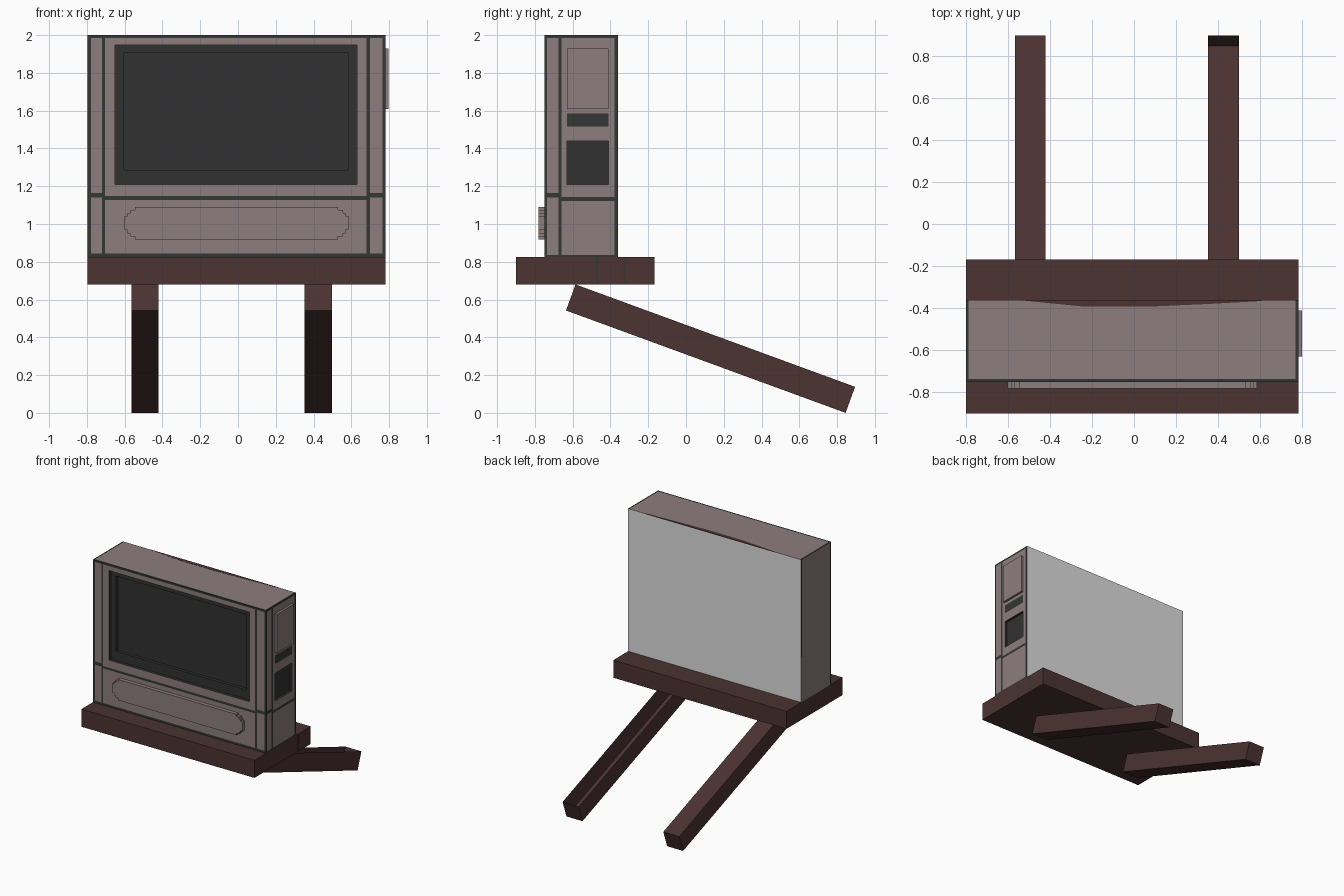
import bpy, bmesh
from mathutils import Vector

if "Cube" in bpy.data.objects:
    bpy.data.objects.remove(bpy.data.objects["Cube"])


def material(name, rgb):
    m = bpy.data.materials.new(name)
    m.diffuse_color = (*rgb, 1)
    m.use_nodes = True
    m.node_tree.nodes["Principled BSDF"].inputs["Base Color"].default_value = m.diffuse_color
    return m


TAUPE = material("taupe_casing", (0.262, 0.209, 0.205))
FRAME = material("dark_trim", (0.034, 0.038, 0.037))
SCREEN = material("screen_black", (0.031, 0.031, 0.031))
WOOD = material("brown_wood", (0.070, 0.033, 0.032))
GREY = material("light_grey_back", (0.72, 0.72, 0.72))


def finish(bm, name, *mats):
    me = bpy.data.meshes.new(name)
    bm.to_mesh(me)
    bm.free()
    for m in mats:
        me.materials.append(m)
    ob = bpy.data.objects.new(name, me)
    bpy.context.collection.objects.link(ob)
    return ob


def prism_bm(points, axis, lo, hi):
    """Extrude a 2D outline along an axis; the outline uses the other two axes in order."""
    bm = bmesh.new()

    def at(p, d):
        c = list(p)
        c.insert(axis, d)
        return bm.verts.new(c)

    a = [at(p, lo) for p in points]
    b = [at(p, hi) for p in points]
    bm.faces.new(a)
    bm.faces.new(b)
    n = len(a)
    for i in range(n):
        bm.faces.new((a[i], a[(i + 1) % n], b[(i + 1) % n], b[i]))
    bmesh.ops.recalc_face_normals(bm, faces=bm.faces[:])
    return bm


def box_bm(x0, x1, y0, y1, z0, z1):
    return prism_bm([(x0, y0), (x1, y0), (x1, y1), (x0, y1)], 2, z0, z1)


# Cabinet extents
X0, X1, Y0, Y1, Z0, Z1 = -0.797, 0.78, -0.75, -0.36, 0.825, 2.0
cab = box_bm(X0, X1, Y0, Y1, Z0, Z1)


def facing(bm, normal):
    return [f for f in bm.faces if f.normal.dot(normal) > 0.9]


def inside(f, u, v, r):
    c = f.calc_center_median()
    return r[0] < c[u] < r[1] and r[2] < c[v] < r[3]


def paint(bm, normal, u, v, rects):
    """Cut one side of the cabinet along the rectangles' edges and darken the faces inside."""
    normal = Vector(normal)
    for ax, k in ((u, 0), (v, 2)):
        for d in sorted({r[j] for r in rects for j in (k, k + 1)}):
            fs = facing(bm, normal)
            geom = fs + list({e for f in fs for e in f.edges}) + list({w for f in fs for w in f.verts})
            co, no = Vector(), Vector()
            co[ax], no[ax] = d, 1
            bmesh.ops.bisect_plane(bm, geom=geom, dist=1e-5, plane_co=co, plane_no=no)
            bm.normal_update()
    for f in facing(bm, normal):
        if any(inside(f, u, v, r) for r in rects):
            f.material_index = 1


screen = (-0.65, 0.63, 1.21, 1.948)
vent = (-0.63, -0.41, 1.21, 1.44)
slot = (-0.63, -0.41, 1.515, 1.585)

# Front trim lines and screen opening
paint(cab, (0, -1, 0), 0, 2, [
    (X0, -0.778, Z0, Z1), (-0.72, -0.703, Z0, Z1), (0.68, 0.70, Z0, Z1), (0.765, X1, Z0, Z1),
    (X0, X1, 1.985, Z1), (X0, X1, Z0, 0.843), (-0.703, 0.68, 1.128, 1.147),
    (X0, -0.703, 1.14, 1.165), (0.68, X1, 1.14, 1.165), screen])
# Right side trim lines, slot and vent
paint(cab, (1, 0, 0), 1, 2, [
    (Y0, -0.737, Z0, Z1), (-0.675, -0.658, Z0, Z1), (-0.378, Y1, Z0, Z1),
    (Y0, Y1, 1.986, Z1), (Y0, Y1, Z0, 0.836), (-0.658, Y1, 1.122, 1.142),
    (Y0, -0.658, 1.14, 1.165), slot, vent])
# Left side and top edge trim
paint(cab, (-1, 0, 0), 1, 2, [(Y0, -0.738, Z0, Z1), (-0.372, Y1, 1.2, Z1)])
paint(cab, (0, 0, 1), 0, 1, [(X0, -0.785, Y0, Y1), (0.768, X1, Y0, Y1), (X0, X1, Y0, -0.737)])
for f in facing(cab, Vector((0, 1, 0))):
    f.material_index = 3


def recess(bm, face, offset):
    ring = bmesh.ops.inset_region(bm, faces=[face], thickness=0, depth=0)["faces"]
    for v in face.verts:
        v.co += Vector(offset)
    for f in ring + [face]:
        f.material_index = 2
    bm.normal_update()


# Stepped screen recess
face = next(f for f in facing(cab, Vector((0, -1, 0))) if inside(f, 0, 2, screen))
recess(cab, face, (0, 0.025, 0))
recess(cab, face, (0, 0, 0))
for v in face.verts:
    v.co.x = -0.605 if v.co.x < 0 else 0.585
    v.co.z = 1.285 if v.co.z < 1.5 else 1.905
recess(cab, face, (0, 0.025, 0))
# Shallow vent recess
face = next(f for f in facing(cab, Vector((1, 0, 0))) if inside(f, 1, 2, vent))
recess(cab, face, (-0.02, 0, 0))
finish(cab, "cabinet", TAUPE, FRAME, SCREEN, GREY)

# Worn brown edge along the back of the cabinet top
worn = [(-0.55, -0.36), (-0.5, -0.366), (-0.25, -0.391), (0.08, -0.392), (0.35, -0.38), (0.6, -0.366), (0.62, -0.36)]
finish(prism_bm(worn, 2, Z1 - 0.003, Z1 + 0.001), "worn_top_edge", WOOD)

# Raised lower front panel with stepped ends
steps = [(0, 0.037), (0.015, 0.037), (0.015, 0.054), (0.03, 0.054), (0.03, 0.07), (0.055, 0.07), (0.055, 0.086)]
xl, xr, zc = -0.60, 0.585, 1.005
outline = [(xl + i, zc + h) for i, h in steps] + [(xr - i, zc + h) for i, h in reversed(steps)]
outline += [(xr - i, zc - h) for i, h in steps] + [(xl + i, zc - h) for i, h in reversed(steps)]
finish(prism_bm(outline, 1, -0.78, -0.745), "lower_front_panel", TAUPE)

# Control panel on the right side
finish(box_bm(0.775, 0.798, -0.63, -0.41, 1.61, 1.93), "side_control_panel", TAUPE)

# Wooden shelf with painted seams on its right end
finish(box_bm(X0, X1, -0.90, -0.168, 0.68, 0.825), "shelf", WOOD)
for y in (-0.47, -0.325):
    finish(box_bm(X1 - 0.002, X1 + 0.001, y - 0.006, y + 0.006, 0.682, 0.823), "shelf_seam", FRAME)

# Slanted legs; the right one is open along its top
profile = [(-0.635, 0.542), (0.845, 0.0), (0.895, 0.138), (-0.585, 0.68)]
for name, x0, x1 in (("left_leg", -0.565, -0.42), ("right_leg", 0.352, 0.498)):
    bm = prism_bm(profile, 0, x0, x1)
    if name == "right_leg":
        bm.normal_update()
        top = [f for f in bm.faces if f.normal.z > 0.8]
        bmesh.ops.delete(bm, geom=top, context="FACES_ONLY")
    finish(bm, name, WOOD)
